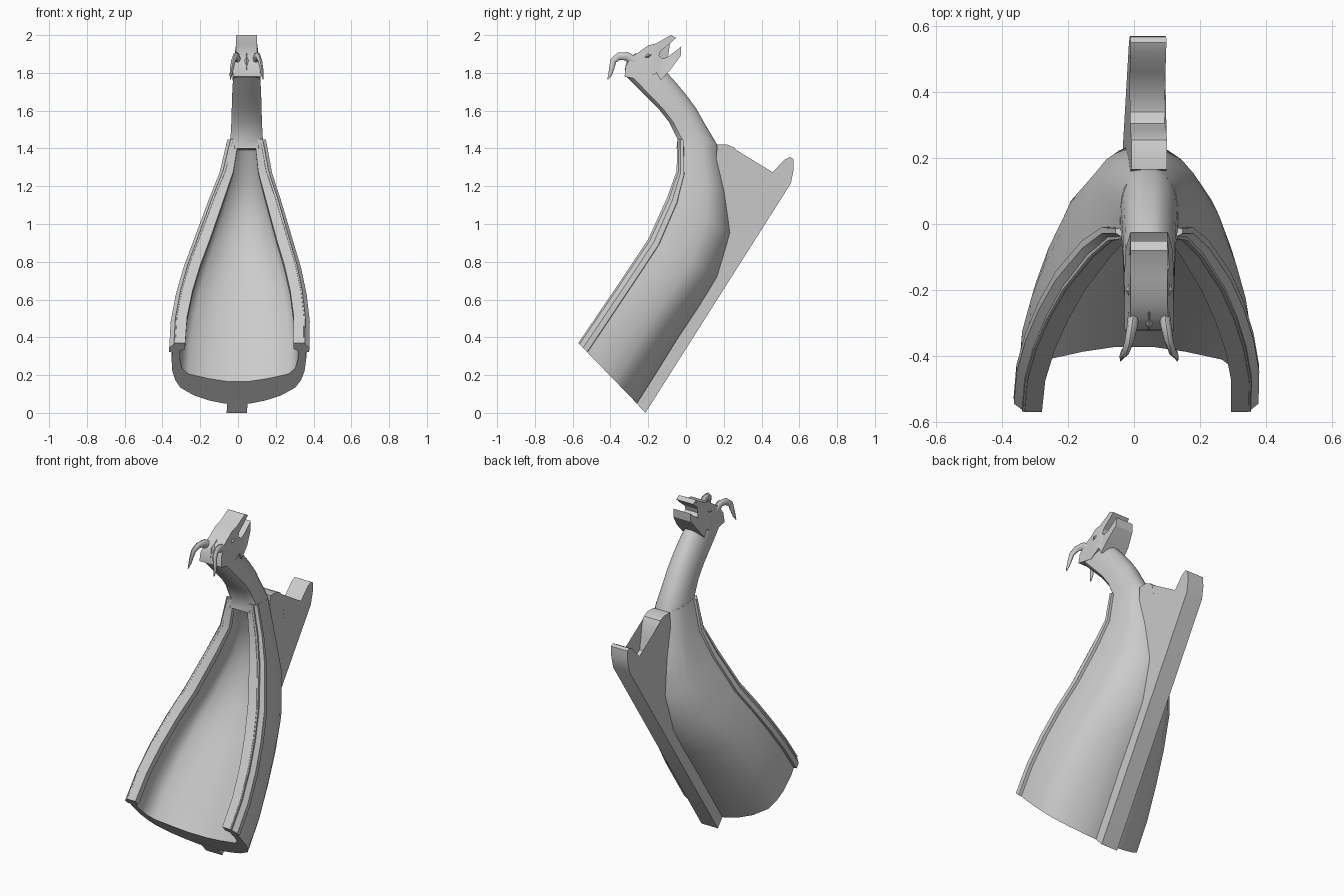
import bpy, bmesh, math
from mathutils import Vector

if "Cube" in bpy.data.objects:
    bpy.data.objects.remove(bpy.data.objects["Cube"])


def lean(z):
    # the whole bow leans slightly sideways towards the top
    return -0.006 + 0.037 * min(z, 1.4)


def finish(name, bm, angle=35):
    for v in bm.verts:
        v.co.x += lean(v.co.z)
    bmesh.ops.recalc_face_normals(bm, faces=bm.faces)
    me = bpy.data.meshes.new(name)
    bm.to_mesh(me)
    bm.free()
    ob = bpy.data.objects.new(name, me)
    bpy.context.collection.objects.link(ob)
    bpy.ops.object.select_all(action='DESELECT')
    ob.select_set(True)
    bpy.context.view_layer.objects.active = ob
    bpy.ops.object.shade_smooth_by_angle(angle=math.radians(angle))
    return ob


def loft(bm, rings):
    rows = [[bm.verts.new(p) for p in r] for r in rings]
    n = len(rows[0])
    for a, b in zip(rows, rows[1:]):
        for i in range(n):
            j = (i + 1) % n
            bm.faces.new((a[i], a[j], b[j], b[i]))
    for r in (rows[0], rows[-1]):
        bmesh.ops.triangulate(bm, faces=[bm.faces.new(r)])


def plate(name, pts, width):
    # side outline (y, z) given thickness width(y, z) on either side
    bm = bmesh.new()
    loft(bm, [[(s * width(y, z), y, z) for y, z in pts] for s in (-1, 1)])
    return finish(name, bm, 30)


def place(st, u, x):
    (fy, fz), (by, bz) = st[0], st[1]
    return Vector((x, fy + (by - fy) * u, fz + (bz - fz) * u))


# stations: front edge, back edge, half width, interior depth, rim inset
hull = [
    ((-.57, .37), (-.26, .05), .357, .64, .070),
    ((-.475, .51), (-.155, .215), .354, .64, .072),
    ((-.38, .65), (-.05, .385), .332, .64, .074),
    ((-.29, .785), (.06, .55), .298, .64, .076),
    ((-.20, .92), (.165, .72), .252, .63, .076),
    ((-.10, 1.14), (.24, .95), .178, .62, .070),
    ((-.05, 1.28), (.215, 1.17), .125, .55, .060),
    ((-.045, 1.45), (.165, 1.42), .088, .08, .045),
]
neck = [
    ((-.05, 1.40), (.175, 1.36), .094),
    ((-.045, 1.45), (.165, 1.42), .086),
    ((-.09, 1.54), (.10, 1.53), .081),
    ((-.145, 1.61), (.055, 1.61), .079),
    ((-.21, 1.675), (.00, 1.685), .077),
    ((-.27, 1.735), (-.05, 1.745), .074),
    ((-.32, 1.785), (-.10, 1.80), .070),
]
outer = [(0, .97), (.25, 1.0), (.47, .98), (.62, .93), (.74, .85), (.87, .64), (.95, .42), (1, .2)]
inner = [(.02, 1), (.45, 1), (.66, .96), (.8, .85), (.92, .5), (.99, .2)]
neck_prof = [(0, .66), (.12, 1), (.45, 1), (.65, .92), (.82, .75), (.94, .5), (1, .25)]

# open hull shell
rings = []
for st in hull:
    w, d = st[2], st[3]
    wi = w - .045
    o = [place(st, u, w * k) for u, k in outer]
    i = [place(st, u * d, wi * k) for u, k in inner]
    flip = lambda ps: [Vector((-p.x, p.y, p.z)) for p in reversed(ps)]
    rings.append(o + flip(o) + list(reversed(flip(i))) + list(reversed(i)))
bm = bmesh.new()
loft(bm, rings)
finish("hull_shell", bm, 40)

# gunwale strips on both edges
for side, label in ((-1, "left"), (1, "right")):
    rings = []
    for st in hull:
        w, t = st[2], st[4]
        sec = [(w - t, 0), (w - .018, 0), (w + .014, .08), (w + .014, .15), (w - .02, .16), (w - t, .10)]
        rings.append([place(st, u, side * x) for x, u in sec])
    bm = bmesh.new()
    loft(bm, rings)
    finish("gunwale_" + label, bm, 25)

# neck rising from the bow
rings = []
for st in neck:
    half = [place(st, u, st[2] * k) for u, k in neck_prof]
    rings.append(half + [Vector((-p.x, p.y, p.z)) for p in reversed(half)])
bm = bmesh.new()
loft(bm, rings)
finish("neck", bm, 40)

# keel fin with forked end
plate("keel", [
    (-.215, 0), (.555, 1.215), (.57, 1.29), (.568, 1.345), (.55, 1.355), (.52, 1.34),
    (.46, 1.275), (.39, 1.215), (.34, 1.205), (.305, 1.225), (.29, 1.29), (.275, 1.37),
    (.255, 1.405), (.22, 1.42), (.165, 1.42), (.15, 1.2), (.20, .95), (.13, .73), (-.28, .07)],
    lambda y, z: .054)

# animal head with open jaws
plate("head", [
    (-.325, 1.78), (-.32, 1.835), (-.29, 1.885), (-.25, 1.91), (-.20, 1.945), (-.16, 1.955),
    (-.08, 2.0), (-.052, 1.985), (-.085, 1.955), (-.135, 1.915), (-.143, 1.89), (-.125, 1.875),
    (-.095, 1.885), (-.025, 1.94), (-.028, 1.89), (-.08, 1.82), (-.135, 1.76), (-.155, 1.80),
    (-.22, 1.76)],
    lambda y, z: .056 + .018 * min(1, max(0, (1.90 - z) / .09)))

# curled horns
path = [(.045, -.27, 1.86, .026), (.052, -.315, 1.888, .023), (.06, -.355, 1.888, .020),
        (.07, -.385, 1.865, .017), (.078, -.393, 1.825, .014), (.083, -.402, 1.79, .010),
        (.086, -.414, 1.765, .003)]
for side, label in ((-1, "left"), (1, "right")):
    rings = []
    for k, (x, y, z, r) in enumerate(path):
        a, b = path[max(k - 1, 0)], path[min(k + 1, len(path) - 1)]
        t = Vector((0, b[1] - a[1], b[2] - a[2])).normalized()
        n = Vector((0, -t.z, t.y))
        c = Vector((side * x, y, z))
        rings.append([c + n * r * math.cos(q * math.pi / 4)
                      + Vector((r * .7 * math.sin(q * math.pi / 4), 0, 0)) for q in range(8)])
    bm = bmesh.new()
    loft(bm, rings)
    finish("horn_" + label, bm, 50)

# pointed forelock and eyes
bm = bmesh.new()
for c, axis, l, w in [((0, -.295, 1.86), (0, -.55, -.83), .055, .02),
                      ((-.06, -.2, 1.89), (0, 1, .4), .022, .012),
                      ((.06, -.2, 1.89), (0, 1, .4), .022, .012)]:
    c, t = Vector(c), Vector(axis).normalized()
    n = t.cross(Vector((1, 0, 0)))
    tips = [bm.verts.new(c + t * l * s) for s in (-1, 1)]
    mid = [bm.verts.new(c + d * w) for d in (n, Vector((1, 0, 0)), -n, Vector((-1, 0, 0)))]
    for i in range(4):
        for tip in tips:
            bm.faces.new((tip, mid[i], mid[(i + 1) % 4]))
finish("forelock_and_eyes", bm, 10)
